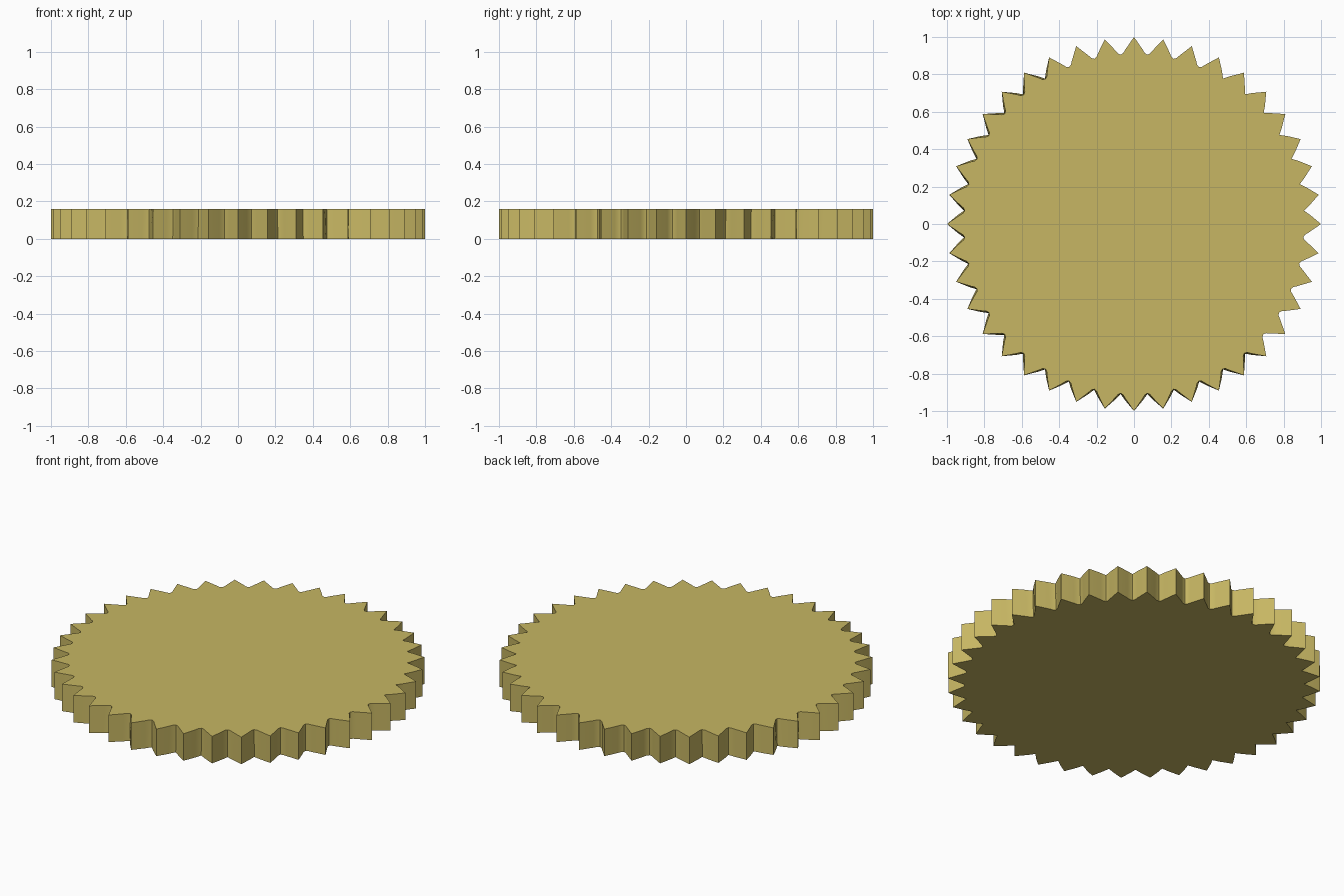
import bpy, bmesh, math

if "Cube" in bpy.data.objects:
    bpy.data.objects.remove(bpy.data.objects["Cube"])

TEETH = 40
HEIGHT = 0.16
STEP = 2 * math.pi / TEETH

# One flat colour
mat = bpy.data.materials.new("brass_gold")
mat.diffuse_color = (0.57, 0.47, 0.125, 1)
mat.use_nodes = True
mat.node_tree.nodes["Principled BSDF"].inputs["Base Color"].default_value = mat.diffuse_color

# Valley between two teeth: (angle fraction, straight radius, rounded radius)
VALLEY = [(0.0, 1.0, 1.0), (0.32, 0.944, 0.933), (0.40, 0.929, 0.916),
          (0.5, 0.912, 0.908), (0.60, 0.929, 0.916), (0.68, 0.944, 0.933)]


def rounding(deg, top):
    """How soft the valley is on the upper or lower rim at this angle."""
    deg %= 360
    if top:
        return 1.0 if 60 < deg < 320 or deg > 325 else 0.0
    return 1.0 if deg < 120 or deg > 315 else 0.0


def rim(bm, z, top):
    verts = []
    for i in range(TEETH):
        w = rounding((i + 0.5) * 360 / TEETH, top)
        for f, straight, soft in VALLEY:
            r = straight + (soft - straight) * w
            a = (i + f) * STEP
            verts.append(bm.verts.new((r * math.cos(a), r * math.sin(a), z)))
    return verts


# Toothed disc: two rims, joined by walls and closed by flat faces
bm = bmesh.new()
low = rim(bm, 0, False)
high = rim(bm, HEIGHT, True)
n = len(low)
for i in range(n):
    j = (i + 1) % n
    bm.faces.new((low[i], low[j], high[j], high[i]))
bm.faces.new(high)
bm.faces.new(list(reversed(low)))
mesh = bpy.data.meshes.new("toothed_disc")
bm.to_mesh(mesh)
bm.free()
mesh.materials.append(mat)
disc = bpy.data.objects.new("toothed_disc", mesh)
bpy.context.collection.objects.link(disc)

# Smooth valleys, crisp tooth tips and rims
bpy.context.view_layer.objects.active = disc
disc.select_set(True)
bpy.ops.object.shade_smooth_by_angle(angle=math.radians(50))
